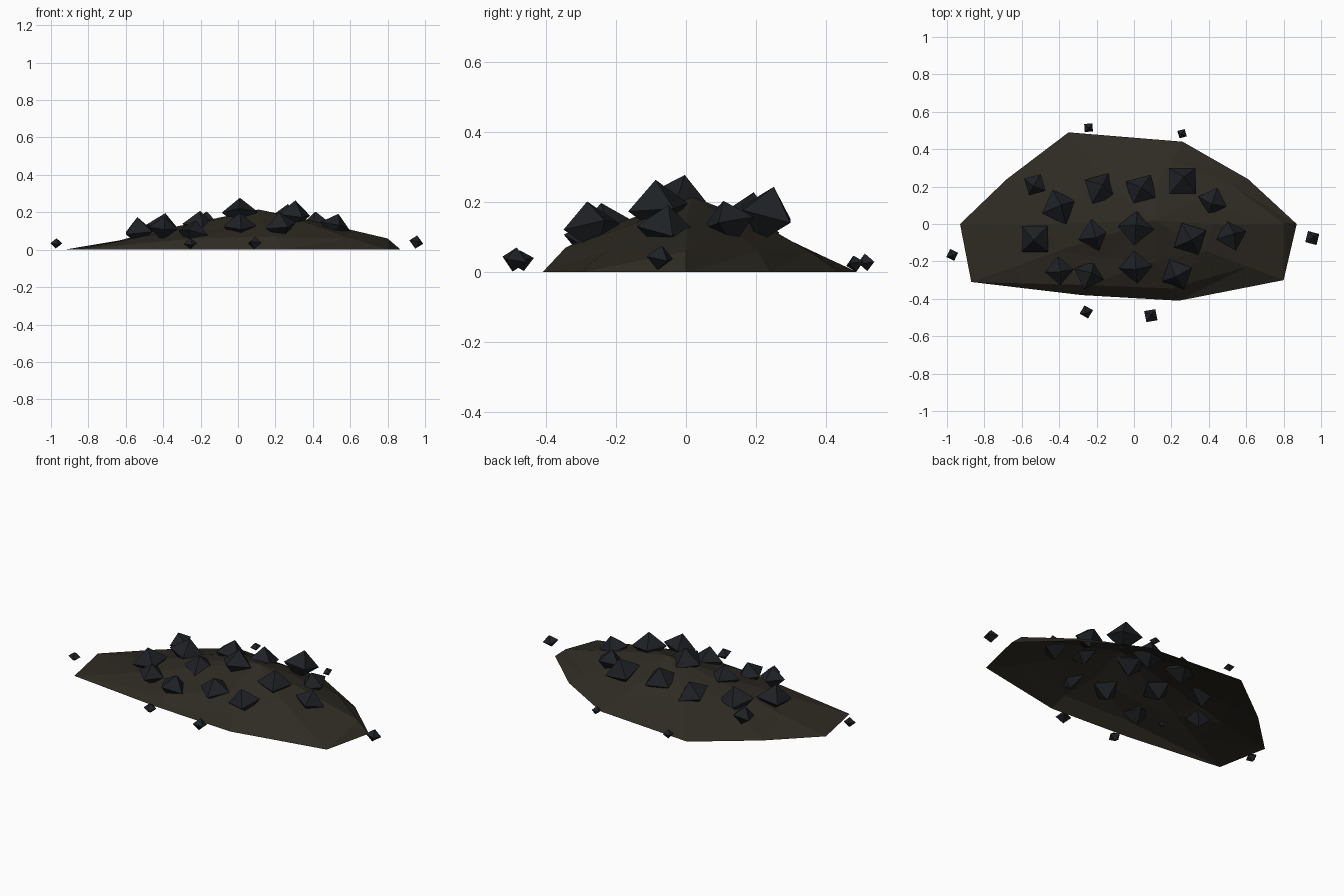
import bpy, bmesh, math
from mathutils import Matrix, Euler, Vector

if "Cube" in bpy.data.objects:
    bpy.data.objects.remove(bpy.data.objects["Cube"])


def material(name, color):
    m = bpy.data.materials.new(name)
    m.diffuse_color = (*color, 1)
    m.use_nodes = True
    m.node_tree.nodes["Principled BSDF"].inputs["Base Color"].default_value = m.diffuse_color
    return m


def finish(name, bm, mat):
    bmesh.ops.recalc_face_normals(bm, faces=bm.faces)
    me = bpy.data.meshes.new(name)
    bm.to_mesh(me)
    bm.free()
    me.materials.append(mat)
    ob = bpy.data.objects.new(name, me)
    bpy.context.collection.objects.link(ob)
    return ob


ash = material("ash", (0.028, 0.024, 0.017))
coal = material("coal", (0.013, 0.015, 0.018))

# Ash mound: irregular ten-sided outline, two shrinking rings, one peak, open below
outline = [(.87, 0), (.61, .24), (.26, .44), (-.35, .49), (-.68, .24),
           (-.93, 0), (-.87, -.31), (-.28, -.38), (.24, -.41), (.80, -.30)]
mid_scale = [.92, .86, .80, .78, .76, .68, .70, .86, .84, .76]
mid_z = [.06, .06, .06, .05, .05, .05, .05, .06, .07, .06]
top_z = [.15, .15, .14, .12, .11, .10, .09, .11, .14, .14]
bm = bmesh.new()
rings = [[bm.verts.new((x, y, 0)) for x, y in outline],
         [bm.verts.new((x * s, y * s, z)) for (x, y), s, z in zip(outline, mid_scale, mid_z)],
         [bm.verts.new((x * .48, y * .48, z)) for (x, y), z in zip(outline, top_z)]]
peak = bm.verts.new((.11, .02, .215))
for i in range(10):
    j = (i + 1) % 10
    for a, b in zip(rings, rings[1:]):
        bm.faces.new((a[i], a[j], b[j]))
        bm.faces.new((a[i], b[j], b[i]))
    bm.faces.new((rings[2][i], rings[2][j], peak))
bm.normal_update()
mound = finish("ash_mound", bm, ash)
if mound.data.polygons[0].normal.z < 0:
    mound.data.flip_normals()


# Coal lumps: flattened, slightly tilted octahedra
def lump(name, x, y, z, r, turn, tilt_x=0, tilt_y=0, flat=.82):
    bm = bmesh.new()
    tips = [bm.verts.new(Vector(c) * r) for c in ((1, 0, 0), (0, 1, 0), (-1, 0, 0), (0, -1, 0))]
    up, down = bm.verts.new((0, 0, r * flat)), bm.verts.new((0, 0, -r * flat))
    for i in range(4):
        bm.faces.new((tips[i], tips[(i + 1) % 4], up))
        bm.faces.new((tips[(i + 1) % 4], tips[i], down))
    rot = Matrix.Rotation(math.radians(turn), 4, 'Z')
    tilt = Euler((math.radians(tilt_x), math.radians(tilt_y), 0)).to_matrix().to_4x4()
    bm.transform(Matrix.Translation((x, y, z)) @ tilt @ rot)
    finish(name, bm, coal)


lumps = [(-.53, .21, .10, .066, 60, 8, -10), (-.40, .09, .115, .10, 20, -8, 8),
         (-.53, -.08, .095, .098, 45, 5, -6), (-.18, .19, .13, .096, 60, -14, 10),
         (-.21, -.06, .135, .09, 15, 10, 5), (.04, .18, .15, .097, 60, -10, 0),
         (.01, -.02, .20, .097, 85, -12, 0), (.26, .23, .165, .10, 45, -15, 5),
         (.42, .12, .14, .08, 70, 12, -5), (.30, -.08, .185, .097, 28, 5, 5),
         (.52, -.06, .125, .085, 15, -8, 14), (-.40, -.25, .115, .078, 5, 5, 5),
         (-.24, -.27, .09, .085, 70, -8, 12), (.01, -.23, .125, .09, 5, 10, 0),
         (.23, -.27, .13, .09, 25, 10, -8)]
for n, args in enumerate(lumps, 1):
    lump(f"coal_lump_{n}", *args)

# Small chips lying around the rim
chips = [(-.972, -.165, .034, .034, 20, 10, 5), (.953, -.075, .041, .044, 30, -10, 8),
         (-.255, -.47, .033, .037, 15, 12, 0), (.09, -.49, .036, .043, 55, -10, 5),
         (-.243, .515, .028, .031, 50, 8, 5), (.257, .483, .024, .029, 60, 10, -8)]
for n, args in enumerate(chips, 1):
    lump(f"coal_chip_{n}", *args)
